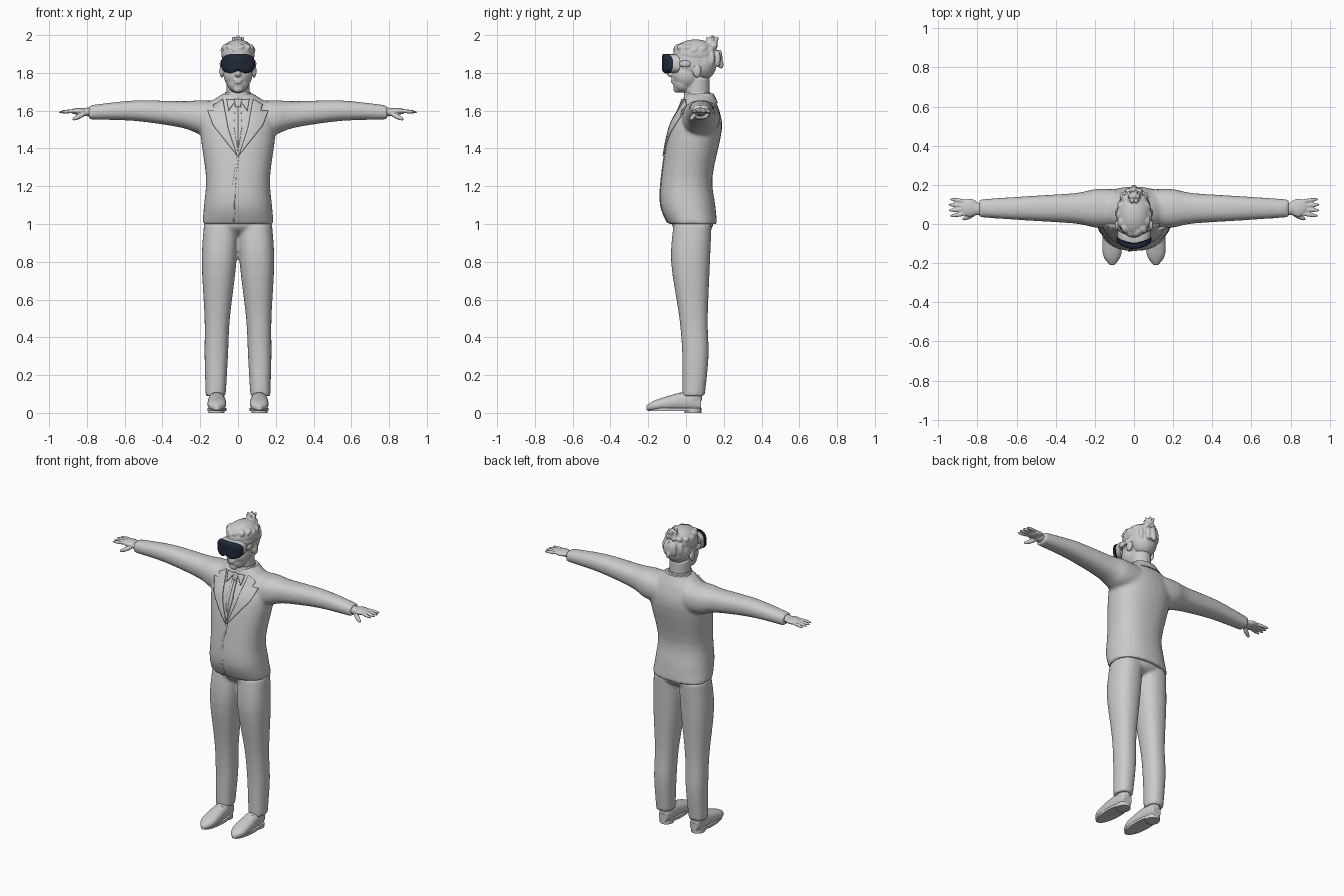
import bpy, bmesh, math, random
from mathutils import Matrix, Vector
from mathutils.bvhtree import BVHTree

random.seed(4)
if "Cube" in bpy.data.objects:
    bpy.data.objects.remove(bpy.data.objects["Cube"])


def material(name, rgb):
    mat = bpy.data.materials.new(name)
    mat.use_nodes = True
    mat.diffuse_color = (*rgb, 1)
    shader = mat.node_tree.nodes["Principled BSDF"]
    shader.inputs["Base Color"].default_value = (*rgb, 1)
    return mat


GREY = material("light grey", (0.6, 0.6, 0.6))
NAVY = material("dark navy", (0.014, 0.022, 0.04))


def signed_power(value, power):
    return math.copysign(abs(value) ** (2 / power), value)


def outline(count, power):
    """Points of a rounded unit outline; a higher power is squarer."""
    for step in range(count):
        angle = math.tau * step / count
        yield signed_power(math.cos(angle), power), signed_power(math.sin(angle), power)


def bridge(bm, rings):
    """Skin rings of points and cap both ends."""
    rows = [[bm.verts.new(point) for point in ring] for ring in rings]
    for low, high in zip(rows, rows[1:]):
        for i in range(len(low)):
            bm.faces.new((low[i - 1], low[i], high[i], high[i - 1]))
    bm.faces.new(rows[0])
    bm.faces.new(rows[-1])


def blend(rows, steps=4):
    """Pass a smooth curve through the rows of a profile."""
    rows = [Vector(row) for row in rows]
    padded = [rows[0], *rows, rows[-1]]
    for before, start, end, after in zip(padded, rows, rows[1:], padded[3:]):
        for step in range(steps):
            t = step / steps
            ease = t * t * (3 - 2 * t)
            lead, tail = (end - before) / 2, (after - start) / 2
            yield (start.lerp(end, ease) + lead * t * (1 - t) ** 2
                   - tail * t * t * (1 - t))
    yield rows[-1]


def loft(bm, axis, section, rows, power=2.3):
    """Each row is a position on the axis plus the arguments of the section rule,
    which returns centre and radius for the two other axes."""
    rings = []
    for position, *values in blend(rows):
        a, radius_a, b, radius_b = section(*values)
        ring = []
        for u, v in outline(32, power):
            point = [a + radius_a * u, b + radius_b * v]
            point.insert("xyz".index(axis), position)
            ring.append(point)
        rings.append(ring)
    bridge(bm, rings)


def upright(width, y, depth):
    return 0, width, y, depth


def placed(centre, size, aim):
    turn = Vector(aim).to_track_quat("X", "Z").to_matrix().to_4x4()
    return Matrix.Translation(centre) @ turn @ Matrix.Diagonal((*size, 1))


def ball(bm, centre, size, aim=(1, 0, 0)):
    bmesh.ops.create_uvsphere(bm, u_segments=24, v_segments=16, radius=1,
                              matrix=placed(centre, size, aim))


def drum(bm, centre, size):
    bmesh.ops.create_cone(bm, cap_ends=True, segments=40, radius1=1, radius2=1,
                          depth=2, matrix=placed(centre, size, (1, 0, 0)))


def mirror(bm):
    """Copy everything so far to the other side."""
    copy = bmesh.ops.duplicate(bm, geom=[*bm.verts, *bm.edges, *bm.faces])["geom"]
    for item in copy:
        if isinstance(item, bmesh.types.BMVert):
            item.co.x *= -1


def finish(name, bm, mat=GREY, voxel=0, relax=3):
    """Make the object; a voxel size fuses overlapping pieces into one skin."""
    bmesh.ops.recalc_face_normals(bm, faces=bm.faces)
    mesh = bpy.data.meshes.new(name)
    bm.to_mesh(mesh)
    bm.free()
    mesh.materials.append(mat)
    mesh.shade_smooth()
    mesh.set_sharp_from_angle(angle=math.radians(40))
    part = bpy.data.objects.new(name, mesh)
    bpy.context.collection.objects.link(part)
    if voxel:
        fuse = part.modifiers.new("fuse", "REMESH")
        fuse.mode, fuse.voxel_size, fuse.use_smooth_shade = "VOXEL", voxel, True
        part.modifiers.new("relax", "SMOOTH").iterations = relax
    return part


# Jacket: sleeves and body
bm = bmesh.new()
loft(bm, "x", lambda z, r: (.08, r + .008, z, r),
     [(.1, 1.56, .09), (.2, 1.565, .09), (.3, 1.58, .07), (.55, 1.6, .054), (.79, 1.59, .038)])
mirror(bm)
loft(bm, "z", upright,
     [(1, .19, .035, .13), (1.1, .18, .01, .145), (1.25, .17, .005, .135), (1.5, .2, .05, .14),
      (1.62, .17, .07, .1), (1.69, .08, .065, .07)])
jacket = finish("jacket", bm, voxel=.01, relax=7)

# Trousers: legs and seat
bm = bmesh.new()
loft(bm, "z", lambda x, y, r: (x, r, y, r * 1.12),
     [(1, .09, .035, .09), (.8, .1, .024, .092), (.5, .11, .04, .067), (.3, .115, .05, .062),
      (.09, .118, .04, .053)])
mirror(bm)
ball(bm, (0, .035, 1), (.17, .11, .06))
finish("trousers", bm, voxel=.01, relax=5)

# Shoes, laces and soles
bm = bmesh.new()
loft(bm, "y", lambda width, height: (.112, width, .012 + height, height),
     [(-.21, .012, .014), (-.15, .048, .03), (0, .043, .05), (.08, .03, .04)])
drum(bm, (.115, .04, .1), (.037, .045, .03))
mirror(bm)
finish("shoes", bm, voxel=.005)
bm = bmesh.new()
for row in range(3):
    ball(bm, (.112, -.03 - .02 * row, .1 - .008 * row), (.026, .007, .008))
mirror(bm)
finish("shoe_laces", bm)
bm = bmesh.new()
drum(bm, (.112, -.06, .018), (.05, .14, .008))
drum(bm, (.114, .036, .013), (.042, .045, .013))
mirror(bm)
finish("shoe_soles", bm)

# Hands: wrist, palm, four fanned fingers and thumb
bm = bmesh.new()
ball(bm, (.79, .077, 1.593), (.05, .032, .023))
ball(bm, (.84, .083, 1.597), (.05, .046, .018))
for finger in range(4):
    spread = finger - 1.5
    ball(bm, (.9 - .004 * spread ** 2, .084 + .024 * spread, 1.596), (.052, .0105, .01),
         aim=(1, .1 * spread, -.08))
ball(bm, (.84, .04, 1.57), (.046, .013, .013), aim=(2, -1, -1))
mirror(bm)
finish("hands", bm, voxel=.0045, relax=2)

# Head: ears, neck, skull, cheeks, jaw, chin, nose and lips
bm = bmesh.new()
ball(bm, (.086, .058, 1.81), (.012, .023, .036))
mirror(bm)
drum(bm, (0, .06, 1.69), (.062, .065, .08))
ball(bm, (0, .04, 1.86), (.087, .117, .112))
ball(bm, (0, .005, 1.79), (.077, .08, .08))
ball(bm, (0, -.015, 1.745), (.058, .054, .05))
ball(bm, (0, -.045, 1.714), (.027, .022, .02))
ball(bm, (0, -.08, 1.795), (.016, .022, .018))
for lip in range(2):
    ball(bm, (0, -.067, 1.75 + .012 * lip), (.022 + .004 * lip, .013, .007))
finish("head", bm, voxel=.0055)

# Hair: cap, nape, swept locks, top knot and hanging tail
bm = bmesh.new()
ball(bm, (0, .05, 1.9), (.089, .118, .077))
ball(bm, (0, .086, 1.85), (.085, .076, .09))
for lock in range(14):
    angle = math.tau * lock / 14
    ball(bm, (.07 * math.cos(angle), .05 + .094 * math.sin(angle), random.uniform(1.92, 1.94)),
         (.028, .02, .018), aim=(random.uniform(-1, 1), 1, .5))
ball(bm, (0, .135, 1.955), (.032, .034, .026))
for strand in range(6):
    angle = math.tau * strand / 6
    ball(bm, (.02 * math.cos(angle), .14 + .024 * math.sin(angle), 1.975), (.02, .01, .01),
         aim=(math.cos(angle), math.sin(angle), 2))
ball(bm, (0, .14, 1.985), (.012, .012, .015))
for lock in range(-2, 3):
    ball(bm, (.028 * lock, .178 - .01 * lock ** 2, 1.875), (.018, .015, .05 - .005 * abs(lock)))
ball(bm, (0, .187, 1.845), (.015, .012, .024))
finish("hair", bm, voxel=.0055, relax=2)


# Headset: curved visor with a nose notch, frame and strap
def visor_shell(name, front, back, size, mat):
    rings = []
    for scale, depth in ((.05, front), (.4, front), (.8, front), (.95, front + .005),
                         (1, front + .013), (1, back)):
        ring = []
        for x, z in outline(64, 3):
            x, z = .089 * x * scale * size, .053 * z
            if z < 0:
                z += .018 * math.exp(-(x / .022) ** 2)
            ring.append((x, depth + 4 * x * x, 1.848 + z * scale * size))
        rings.append(ring)
    bm = bmesh.new()
    bridge(bm, rings)
    finish(name, bm, mat)


visor_shell("visor", -.127, -.1, 1, NAVY)
visor_shell("visor_frame", -.105, -.06, .96, GREY)
bm = bmesh.new()
ball(bm, (.088, -.005, 1.848), (.009, .03, .018))
mirror(bm)
drum(bm, (0, .04, 1.85), (.091, .122, .018))
finish("headset_strap", bm)

# Collars
for name, rows in (("shirt_collar", [(1.65, .08, .06, .075), (1.7, .067, .06, .068)]),
                   ("jacket_collar", [(1.64, .12, .09, .08), (1.69, .08, .08, .066)])):
    bm = bmesh.new()
    loft(bm, "z", upright, rows)
    finish(name, bm)

# Thin cloth plates laid on the chest
chest = BVHTree.FromObject(jacket, bpy.context.evaluated_depsgraph_get())


def plate(name, corners, lift, both=True):
    bm = bmesh.new()
    bm.faces.new([bm.verts.new((x, -1, z)) for x, z in corners])
    if both:
        mirror(bm)
    bmesh.ops.triangulate(bm, faces=bm.faces)
    bmesh.ops.subdivide_edges(bm, edges=bm.edges, cuts=5, use_grid_fill=True)
    for vert in list(bm.verts):
        hit = chest.ray_cast(vert.co, Vector((0, 1, 0)))[0]
        if hit:
            vert.co.y = hit.y - lift
        else:
            bm.verts.remove(vert)
    cloth = finish(name, bm).modifiers.new("thickness", "SOLIDIFY")
    cloth.thickness, cloth.offset = .008, 0


plate("lapels", [(.08, 1.66), (.13, 1.63), (.12, 1.6), (.16, 1.6), (.13, 1.52), (.003, 1.36),
                 (.05, 1.5)], .005)
plate("collar_points", [(.01, 1.655), (.06, 1.66), (.05, 1.6)], .006)
plate("tie_blade", [(0, 1.64), (.014, 1.63), (.022, 1.52), (0, 1.38)], .003)
plate("tie_knot", [(0, 1.66), (.02, 1.66), (.013, 1.62), (0, 1.62)], .006)
plate("front_closing_edge", [(.005, 1.36), (-.018, 1.2), (-.018, 1.01), (-.03, 1.01),
                             (-.03, 1.2), (-.005, 1.36)], 0, both=False)
